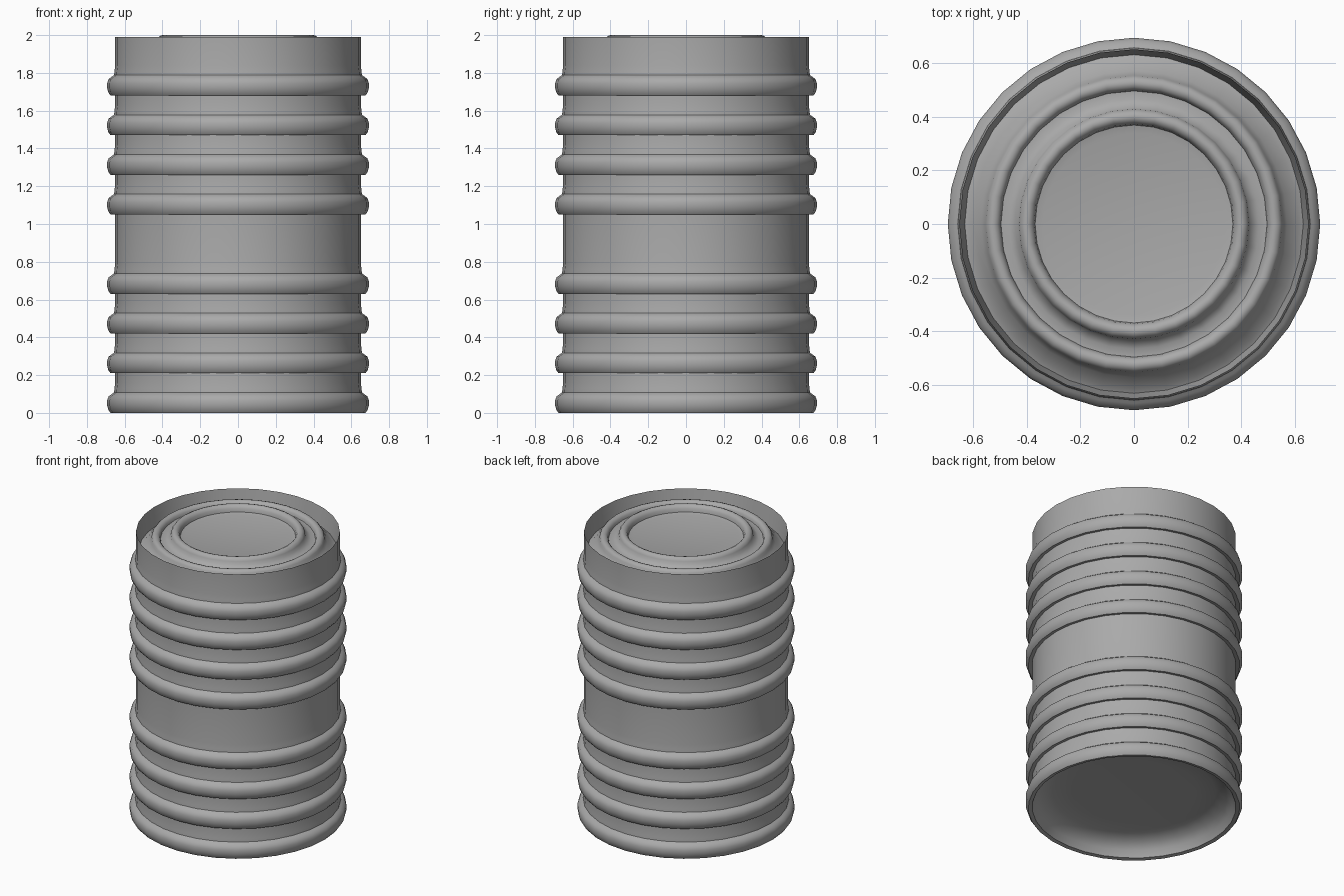
import bpy
import bmesh
import math

SEGMENTS = 32
WALL = 0.65

cube = bpy.data.objects.get("Cube")
if cube:
    bpy.data.objects.remove(cube, do_unlink=True)

grey = bpy.data.materials.new("steel grey")
grey.use_nodes = True
colour = (0.4, 0.4, 0.4, 1)
grey.diffuse_color = colour
grey.node_tree.nodes["Principled BSDF"].inputs["Base Color"].default_value = colour


def lathe(name, profile):
    """Spin a (radius, height) profile around z; zero radius closes it."""
    bm = bmesh.new()
    rings = []
    for r, z in profile:
        count = SEGMENTS if r > 0 else 1
        rings.append([bm.verts.new((r * math.cos(math.tau * i / SEGMENTS),
                                    r * math.sin(math.tau * i / SEGMENTS), z))
                      for i in range(count)])
    for a, b in zip(rings, rings[1:]):
        for i in range(SEGMENTS):
            j = (i + 1) % SEGMENTS
            corners = [a[i % len(a)], a[j % len(a)], b[j % len(b)], b[i % len(b)]]
            bm.faces.new(list(dict.fromkeys(corners)))
    mesh = bpy.data.meshes.new(name)
    bm.to_mesh(mesh)
    bm.free()
    obj = bpy.data.objects.new(name, mesh)
    bpy.context.collection.objects.link(obj)
    mesh.materials.append(grey)
    bpy.ops.object.select_all(action="DESELECT")
    obj.select_set(True)
    bpy.context.view_layer.objects.active = obj
    bpy.ops.object.shade_smooth_by_angle(angle=math.radians(50))
    return obj


def bump(r, z, width, height):
    """Rounded ring on the lid, listed from its outer side inwards."""
    return [(r + width * math.cos(math.pi * k / 6),
             z + height * math.sin(math.pi * k / 6)) for k in range(7)]


# Barrel wall: two groups of four rounded ribs, then the plain top band
rib = [(0.0, 0.005), (0.025, 0.0), (0.036, 0.015), (0.043, 0.04),
       (0.043, 0.065), (0.035, 0.088), (0.018, 0.1), (0.006, 0.108), (0.004, 0.13)]
wall = []
for base in (0.0, 1.05):
    for n in range(4):
        start = base + 0.21 * n
        wall += [(WALL + out, start + up) for out, up in rib]
        wall.append((WALL, start + 0.16))
wall += [(WALL, 1.99)]
lathe("barrel_wall", wall)

# Lid: tapered inner rim, sloping shoulder, two raised rings, sunken centre
lid = [(WALL, 1.99), (0.63, 1.865), (0.61, 1.875), (0.57, 1.915)]
lid += bump(0.525, 1.935, 0.03, 0.035)
lid += [(0.465, 1.935)]
lid += bump(0.4, 1.955, 0.032, 0.045)
lid += [(0.34, 1.948), (0.0, 1.945)]
lathe("lid", lid)

# Recessed underside, curving up from the bottom rib
underside = [(0.0, 0.12), (0.4, 0.12), (0.52, 0.112), (0.59, 0.09),
             (0.63, 0.05), (WALL, 0.005)]
lathe("underside", underside)
